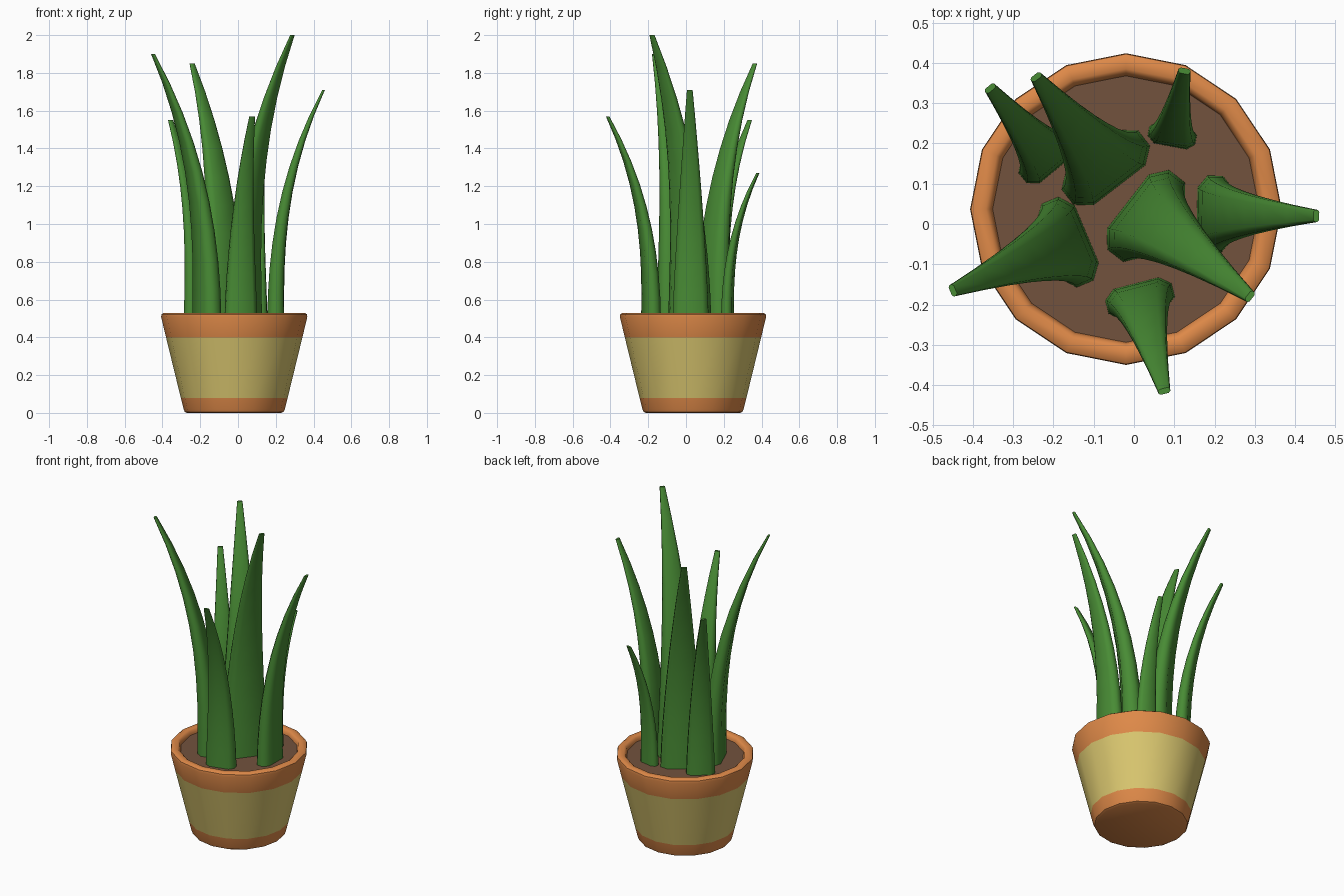
import bpy, bmesh, math
from mathutils import Vector

if "Cube" in bpy.data.objects:
    bpy.data.objects.remove(bpy.data.objects["Cube"])


def material(name, rgb):
    m = bpy.data.materials.new(name)
    m.diffuse_color = (*rgb, 1.0)
    m.use_nodes = True
    m.node_tree.nodes["Principled BSDF"].inputs["Base Color"].default_value = m.diffuse_color
    return m


TERRACOTTA = material("terracotta", (0.73, 0.25, 0.065))
CREAM = material("cream_yellow", (0.70, 0.57, 0.16))
SOIL = material("soil_brown", (0.17, 0.085, 0.047))
GREEN = material("leaf_green", (0.065, 0.26, 0.035))

CX, CY, SIDES = -0.02, 0.037, 16      # pot centre and side count
SOIL_Z = 0.50


def loft(name, rings, mats, angle, cap_start=True, cap_end=True):
    """Skin a list of closed point rings into one smooth-shaded object."""
    bm = bmesh.new()
    loops = [[bm.verts.new(p) for p in ring] for ring in rings]
    n = len(loops[0])
    for a, b in zip(loops, loops[1:]):
        for i in range(n):
            j = (i + 1) % n
            bm.faces.new((a[i], a[j], b[j], b[i]))
    if cap_start:
        bm.faces.new(loops[0][::-1])
    if cap_end:
        bm.faces.new(loops[-1])
    me = bpy.data.meshes.new(name)
    bm.to_mesh(me)
    bm.free()
    for m in mats:
        me.materials.append(m)
    ob = bpy.data.objects.new(name, me)
    bpy.context.collection.objects.link(ob)
    bpy.ops.object.select_all(action='DESELECT')
    ob.select_set(True)
    bpy.context.view_layer.objects.active = ob
    bpy.ops.object.shade_smooth_by_angle(angle=math.radians(angle))
    return ob


def circle(r, z):
    return [(CX + r * math.cos(2 * math.pi * i / SIDES),
             CY + r * math.sin(2 * math.pi * i / SIDES), z) for i in range(SIDES)]


# Pot: lathed profile, cream band between two terracotta bands
profile = [(0.250, 0.0), (0.262, 0.006), (0.268, 0.02), (0.283, 0.08), (0.361, 0.40),
           (0.387, 0.508), (0.385, 0.522), (0.373, 0.53), (0.348, 0.53),
           (0.337, 0.522), (0.333, 0.508), (0.331, SOIL_Z)]
pot = loft("pot", [circle(r, z) for r, z in profile], [TERRACOTTA, CREAM], 40,
           cap_end=False)
for f in pot.data.polygons:
    if 0.1 < f.center.z < 0.39:
        f.material_index = 1

# Soil disc closing the top of the pot
loft("soil", [circle(0.331, SOIL_Z - 0.01), circle(0.331, SOIL_Z)], [SOIL], 40)

# Octagonal leaf section: (across, along lean) as fractions of width
SECTION = [(0.5, -0.10), (0.5, 0.10), (0.34, 0.23), (-0.34, 0.23),
           (-0.5, 0.10), (-0.5, -0.10), (-0.34, -0.23), (0.34, -0.23)]


def leaf(name, base, tip, height, width, steps=9):
    """Tapering leaf that rises straight, then arches out to its tip."""
    base, tip = Vector(base), Vector(tip)
    lean = (tip - base).normalized()
    side = Vector((lean.y, -lean.x))
    rings = []
    for k in range(steps + 1):
        t = k / steps
        c = base + (tip - base) * t ** 2.4
        w = width + (0.03 - width) * t ** 1.3
        z = SOIL_Z - 0.005 + (height - SOIL_Z + 0.005) * t
        ring = [c + side * (u * w) + lean * (v * w) for u, v in SECTION]
        rings.append([(p.x, p.y, z) for p in ring])
    loft(name, rings, [GREEN], 60).data.update()


leaf("leaf_tall_centre", (0.03, 0.02), (0.288, -0.18), 2.0, 0.25)
leaf("leaf_left", (-0.165, -0.045), (-0.45, -0.165), 1.90, 0.225)
leaf("leaf_back_left", (-0.07, 0.14), (-0.243, 0.365), 1.85, 0.24)
leaf("leaf_outer_left", (-0.215, 0.165), (-0.357, 0.337), 1.55, 0.16)
leaf("leaf_back_small", (0.095, 0.22), (0.125, 0.38), 1.27, 0.12)
leaf("leaf_right", (0.20, 0.025), (0.453, 0.02), 1.71, 0.19)
leaf("leaf_front", (0.015, -0.185), (0.075, -0.415), 1.57, 0.17)
